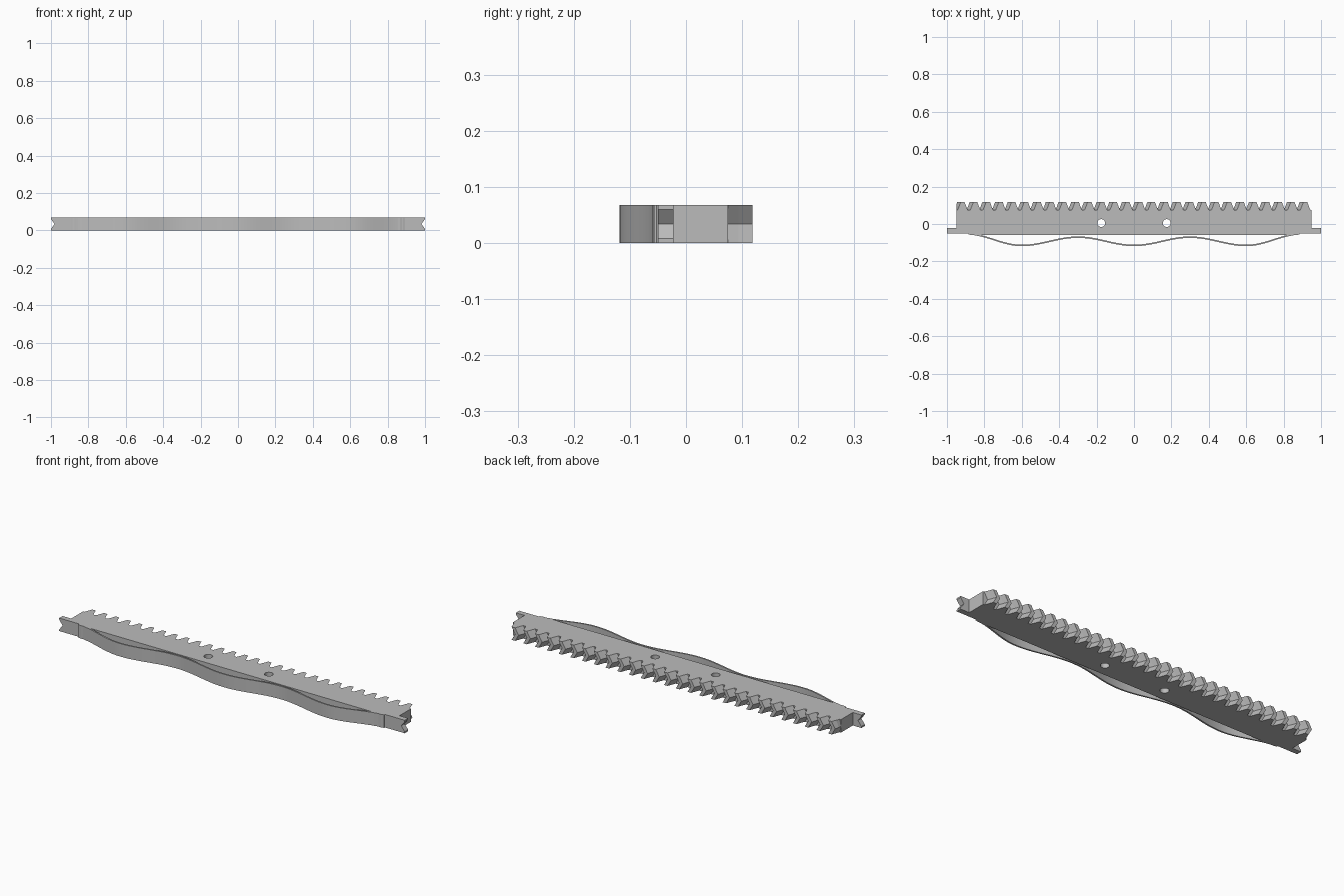
import bpy, bmesh, math

old = bpy.data.objects.get("Cube")
if old:
    bpy.data.objects.remove(old, do_unlink=True)

HEIGHT = 0.068
MID = HEIGHT / 2
PITCH = 1.9 / 28
SWEEP = 0.02

grey = bpy.data.materials.new("plain grey")
grey.use_nodes = True
grey.diffuse_color = (0.5, 0.5, 0.5, 1)
grey.node_tree.nodes["Principled BSDF"].inputs["Base Color"].default_value = grey.diffuse_color


def finish(name, bm):
    bmesh.ops.recalc_face_normals(bm, faces=bm.faces)
    mesh = bpy.data.meshes.new(name)
    bm.to_mesh(mesh)
    bm.free()
    mesh.materials.append(grey)
    obj = bpy.data.objects.new(name, mesh)
    bpy.context.collection.objects.link(obj)
    return obj


def loft(bm, sections):
    """Join matching closed sections and cap both ends."""
    rings = [[bm.verts.new(p) for p in s] for s in sections]
    for a, b in zip(rings, rings[1:]):
        for i in range(len(a)):
            j = (i + 1) % len(a)
            bm.faces.new((a[i], a[j], b[j], b[i]))
    bm.faces.new(rings[0])
    bm.faces.new(rings[-1])


def activate(obj):
    bpy.ops.object.select_all(action="DESELECT")
    obj.select_set(True)
    bpy.context.view_layer.objects.active = obj


# Bar with a narrow arm at each end
half = [(0.87, -0.06), (0.89, -0.05), (1, -0.05), (1, -0.022), (0.95, -0.022), (0.95, 0.075)]
outline = half + [(-x, y) for x, y in reversed(half)]
bm = bmesh.new()
loft(bm, [[(x, y, z) for x, y in outline] for z in (0, HEIGHT)])
bar = finish("rack_bar", bm)

# Cutters for the two bolt holes and the notched arm tips
bm = bmesh.new()
for side in (-1, 1):
    ring = [(side * 0.175 + 0.021 * math.cos(a), 0.005 + 0.021 * math.sin(a))
            for a in (math.tau * i / 32 for i in range(32))]
    loft(bm, [[(x, y, z) for x, y in ring] for z in (-0.1, 0.2)])
    notch = [(0.98, MID), (1, 0.06), (1.1, 0.06), (1.1, 0.008), (1, 0.008)]
    loft(bm, [[(side * x, y, z) for x, z in notch] for y in (-0.1, 0.01)])
cutter = finish("hole_and_notch_cutter", bm)
cutter.hide_render = True

activate(bar)
cut = bar.modifiers.new("cut", "BOOLEAN")
cut.object = cutter
cut.solver = "EXACT"
bpy.ops.object.modifier_apply(modifier=cut.name)
bpy.data.objects.remove(cutter, do_unlink=True)
bpy.ops.object.shade_smooth_by_angle(angle=math.radians(25))

# Herringbone teeth, swept sideways at mid height
flank = [(0.027, 0.075), (0.019, 0.094), (0.010, 0.1185)]
tooth = flank + [(-x, y) for x, y in reversed(flank)]
bm = bmesh.new()
for i in range(28):
    centre = -0.95 + PITCH * (i + 0.5)
    loft(bm, [[(max(-0.95, centre + x - shift), y, z) for x, y in tooth]
              for z, shift in ((0, 0), (MID, SWEEP), (HEIGHT, 0))])
finish("herringbone_teeth", bm)


# Wavy leaf spring along the front
def wave(x):
    c = math.cos(math.tau * x / 0.6)
    return -0.0925 - 0.022 * c if abs(x) < 0.6 else -0.0835 - 0.031 * c


STEPS = 120
xs = [-0.885 + 1.77 * i / STEPS for i in range(STEPS + 1)]
bm = bmesh.new()
loft(bm, [[(x, wave(x) + t, z) for t, z in
           ((-0.004, 0), (0.004, 0), (0.004, HEIGHT), (-0.004, HEIGHT))] for x in xs])
spring = finish("wavy_spring", bm)
activate(spring)
bpy.ops.object.shade_smooth_by_angle(angle=math.radians(30))
